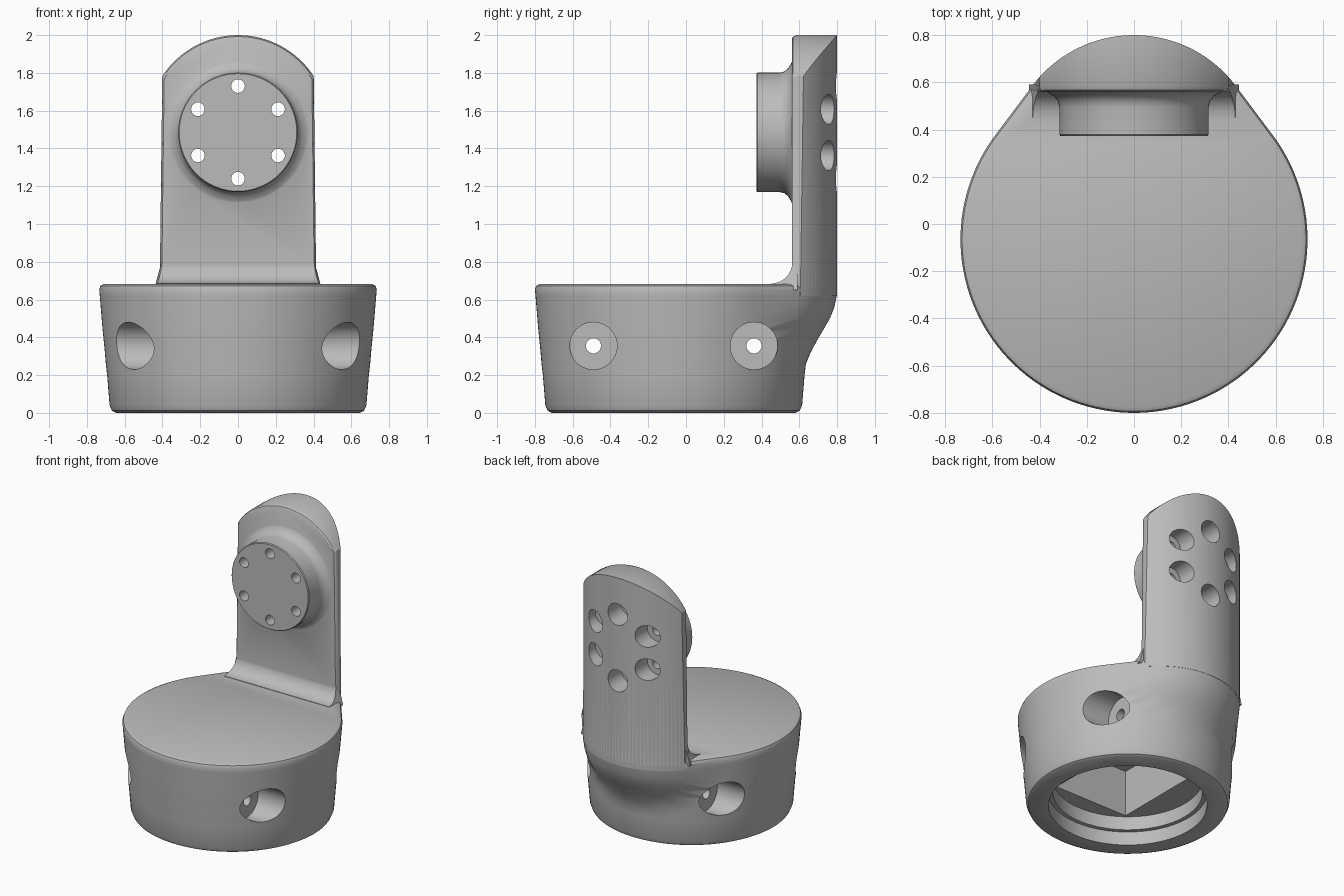
import bpy, bmesh, math
from mathutils import Vector

if "Cube" in bpy.data.objects:
    bpy.data.objects.remove(bpy.data.objects["Cube"])

grey = bpy.data.materials.new("plain_grey")
grey.diffuse_color = (0.5, 0.5, 0.5, 1)
grey.use_nodes = True
grey.node_tree.nodes["Principled BSDF"].inputs["Base Color"].default_value = grey.diffuse_color


def loft(name, rings):
    """Solid skinned through matching closed rings, capped at both ends."""
    bm = bmesh.new()
    vs = [[bm.verts.new(p) for p in ring] for ring in rings]
    n = len(vs[0])
    for a, b in zip(vs, vs[1:]):
        for i in range(n):
            j = (i + 1) % n
            bm.faces.new((a[i], a[j], b[j], b[i]))
    bm.faces.new(vs[0][::-1])
    bm.faces.new(vs[-1])
    bmesh.ops.recalc_face_normals(bm, faces=bm.faces[:])
    me = bpy.data.meshes.new(name)
    bm.to_mesh(me)
    bm.free()
    ob = bpy.data.objects.new(name, me)
    bpy.context.collection.objects.link(ob)
    me.materials.append(grey)
    return ob


def lathe(name, axis, centre, profile, n=48):
    """Revolve (radius, position along axis) pairs around x, y or z."""
    k = "xyz".index(axis)
    rings = []
    for r, d in profile:
        ring = []
        for i in range(n):
            t = 2 * math.pi * i / n
            p = Vector(centre)
            p[k] = d
            p[(k + 1) % 3] += r * math.cos(t)
            p[(k + 2) % 3] += r * math.sin(t)
            ring.append(p)
        rings.append(ring)
    return loft(name, rings)


def boolean(ob, other, op):
    m = ob.modifiers.new("bool", 'BOOLEAN')
    m.operation, m.object, m.solver = op, other, 'EXACT'
    bpy.context.view_layer.objects.active = ob
    bpy.ops.object.modifier_apply(modifier=m.name)
    bpy.data.objects.remove(other)


CY, AY, AR = -0.065, 0.26, 0.54     # base centre, back arc centre and radius


def base_ring(z, radius, back, arc):
    """Outline wrapped around the base circle and the smaller back circle."""
    ring = []
    for i in range(128):
        t = 2 * math.pi * (i + 0.5) / 128
        nrm = Vector((math.cos(t), math.sin(t), 0))
        big, small = Vector((0, CY, z)), Vector((0, back - arc, z))
        if big.dot(nrm) + radius >= small.dot(nrm) + arc:
            ring.append(big + nrm * radius)
        else:
            ring.append(small + nrm * arc)
    return ring


# Base drum, swelling at the back to meet the upright
levels = [(0, .645, .58), (.012, .668, .60), (.04, .68, .61), (.2, .693, .62),
          (.26, .70, .635), (.32, .705, .66), (.38, .711, .692), (.44, .717, .727),
          (.5, .722, .762), (.56, .727, .786), (.62, .732, .798), (.655, .735, .80)]
rings = [base_ring(z, r, b, AR if z > .1 else .5) for z, r, b in levels]
rings += [base_ring(.673, .728, .793, AR - .007), base_ring(.682, .71, .775, AR - .025)]
housing = loft("bracket_housing", rings)

# Upright: arched plate trimmed by the curved back
outline = [(-.415, .62), (.415, .62)]
for i in range(33):
    a = math.radians(33 + 114 * i / 32)
    outline.append((max(-.415, min(.415, .478 * math.cos(a))), 1.522 + .478 * math.sin(a)))


def plate_ring(y, s):
    return [(x * s, y, 1.2 + (z - 1.2) * s) for x, z in outline]


upright = loft("upright", [plate_ring(.56, .975), plate_ring(.567, .99),
                           plate_ring(.585, 1), plate_ring(.9, 1)])
boolean(upright, lathe("back_curve", "z", (0, AY, 0), [(AR, .5), (AR, 2.1)], 128), 'INTERSECT')
boolean(housing, upright, 'UNION')

# Concave fillet where the upright meets the base
prof = [(.59, .65), (.59, .8), (.562, .8)]
for i in range(1, 9):
    a = math.pi / 2 * i / 8
    prof.append((.452 + .11 * math.cos(a), .795 - .11 * math.sin(a)))
prof.append((.45, .65))
fillet = loft("fillet", [[(s * (.405 + .04 * ((.8 - z) / .15) ** 2), y, z) for y, z in prof]
                         for s in (-1, 1)])
boolean(housing, fillet, 'UNION')

# Round mounting flange with flared root
HZ = 1.485
flange = lathe("flange", "y", (0, 0, HZ),
               [(.311, .372), (.316, .378), (.316, .495), (.322, .52), (.338, .54),
                (.362, .555), (.375, .561), (.375, .62)], 64)
boolean(housing, flange, 'UNION')

# Six flange screw holes, counterbored from the back
for i in range(6):
    a = math.radians(30 + 60 * i)
    c = (.245 * math.cos(a), 0, HZ + .245 * math.sin(a))
    boolean(housing, lathe("screw_hole", "y", c,
                           [(.036, .2), (.036, .64), (.08, .64), (.08, 1)], 24), 'DIFFERENCE')

# Stepped round socket underneath, then a square pocket above it
boolean(housing, lathe("socket", "z", (0, CY, 0),
                       [(.53, -.1), (.53, .1), (.50, .1), (.50, .2)], 96), 'DIFFERENCE')
pocket = loft("pocket", [[(x * .3, CY + y * .38, z) for x, y in
                          ((-1, -1), (1, -1), (1, 1), (-1, 1))] for z in (.15, .54)])
boolean(housing, pocket, 'DIFFERENCE')

# Side screw holes, counterbored from both sides
for y in (-.49, .36):
    boolean(housing, lathe("side_hole", "x", (0, y, .355),
                           [(.125, -1), (.125, -.42), (.04, -.42), (.04, .42),
                            (.125, .42), (.125, 1)], 40), 'DIFFERENCE')

bpy.ops.object.select_all(action='DESELECT')
housing.select_set(True)
bpy.context.view_layer.objects.active = housing
bpy.ops.object.shade_smooth_by_angle(angle=math.radians(32))
